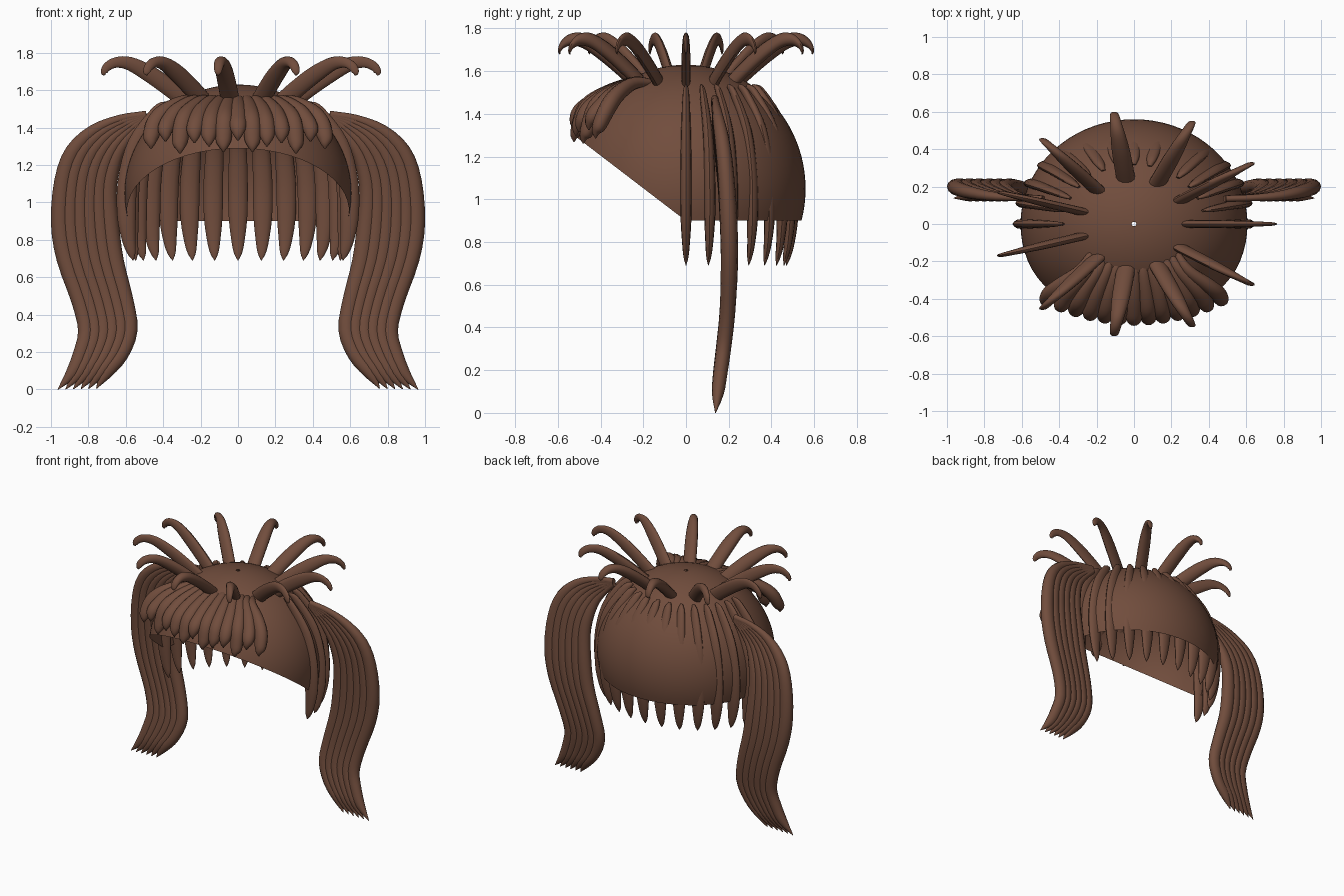
import bpy, bmesh, math
from mathutils import Vector

if "Cube" in bpy.data.objects:
    bpy.data.objects.remove(bpy.data.objects["Cube"])

brown = bpy.data.materials.new("brown_hair")
brown.diffuse_color = (0.165, 0.074, 0.046, 1)
brown.use_nodes = True
brown.node_tree.nodes["Principled BSDF"].inputs["Base Color"].default_value = brown.diffuse_color


def finish(bm, name):
    bmesh.ops.recalc_face_normals(bm, faces=bm.faces)
    me = bpy.data.meshes.new(name)
    bm.to_mesh(me)
    bm.free()
    ob = bpy.data.objects.new(name, me)
    me.materials.append(brown)
    bpy.context.collection.objects.link(ob)
    bpy.ops.object.select_all(action='DESELECT')
    ob.select_set(True)
    bpy.context.view_layer.objects.active = ob
    bpy.ops.object.shade_smooth_by_angle(angle=math.radians(50))
    return ob


def smooth_path(pts, steps):
    """Catmull-Rom through (x, y, z, radius) points."""
    p = [Vector(q) for q in pts]
    p = [2 * p[0] - p[1]] + p + [2 * p[-1] - p[-2]]
    out = []
    for i in range(1, len(p) - 2):
        a, b, c, d = p[i - 1:i + 3]
        for k in range(steps):
            t = k / steps
            out.append(0.5 * (2 * b + (c - a) * t + (2 * a - 5 * b + 4 * c - d) * t * t
                              + (3 * b - a - 3 * c + d) * t ** 3))
    return out + [p[-2]]


def lock(bm, pts, scale, ref=(0, 1, 0), sides=12, steps=4):
    """Sweep a tapering oval along a path; the oval is flattened by scale."""
    path = smooth_path(pts, steps)
    pos = [Vector(q[:3]) for q in path]
    rings = []
    for i, q in enumerate(path):
        t = (pos[min(i + 1, len(pos) - 1)] - pos[max(i - 1, 0)]).normalized()
        u = t.cross(Vector(ref)).normalized()
        v = t.cross(u)
        ring = []
        for k in range(sides):
            a = 2 * math.pi * k / sides
            o = (u * math.cos(a) + v * math.sin(a)) * max(q[3], 0.002)
            ring.append(bm.verts.new(pos[i] + Vector([o[j] * scale[j] for j in range(3)])))
        rings.append(ring)
    for r, s in zip(rings, rings[1:]):
        for k in range(sides):
            n = (k + 1) % sides
            bm.faces.new((r[k], r[n], s[n], s[k]))
    bm.faces.new(rings[0])
    bm.faces.new(rings[-1])


# Cap: open dome with a slanted cut at the face and a pinhole on top
RX, RY, RZ, CZ = 0.607, 0.56, 0.58, 1.05
bm = bmesh.new()
low = math.asin((0.9 - CZ) / RZ)
high = math.radians(88.8)
rings = []
for i in range(29):
    a = low + (high - low) * i / 28
    rings.append([bm.verts.new((RX * math.cos(a) * math.cos(b), RY * math.cos(a) * math.sin(b),
                                CZ + RZ * math.sin(a)))
                  for b in (2 * math.pi * k / 72 for k in range(72))])
for r, s in zip(rings, rings[1:]):
    for k in range(72):
        n = (k + 1) % 72
        bm.faces.new((r[k], r[n], s[n], s[k]))
bmesh.ops.bisect_plane(bm, geom=bm.verts[:] + bm.edges[:] + bm.faces[:], dist=1e-5,
                       plane_co=(0, 0, 0.899), plane_no=(0, -0.39, -0.51), clear_outer=True)
finish(bm, "hair_cap")

# Hanging strands around the sides and back
bm = bmesh.new()
profile = [(0.64, 1.53, 0.012), (0.73, 1.49, 0.03), (0.92, 1.32, 0.044), (1.0, 1.12, 0.052),
           (1.01, 0.93, 0.05), (0.99, 0.8, 0.036), (0.965, 0.73, 0.022), (0.95, 0.69, 0.002)]
for i in range(15):
    a = math.pi * i / 14
    lock(bm, [(0.59 * f * math.cos(a), 0.495 * f * math.sin(a), z, r) for f, z, r in profile],
         (1, 0.52, 1))
finish(bm, "hanging_strands")

# Fringe: fanned locks over the forehead
bm = bmesh.new()
for i in range(-6, 7):
    x = i * 0.076
    back = 0.5 * x * x
    tip = 1.315 + 0.035 * math.cos(i * 2.4)
    lock(bm, [(0.48 * x, -0.14, 1.545, 0.015), (0.62 * x, -0.24, 1.545, 0.033),
              (0.84 * x, -0.37 + 0.5 * back, 1.495, 0.044),
              (0.97 * x, -0.47 + back, 1.43, 0.048),
              (1.02 * x, -0.508 + back, tip + 0.045, 0.042),
              (1.02 * x, -0.525 + back, tip + 0.01, 0.025),
              (1.02 * x, -0.527 + back, tip - 0.02, 0.003)],
         (1, 0.8, 0.9), ref=(1, 0, 0))
finish(bm, "fringe")

# Crown of hooked tufts
bm = bmesh.new()
hook = [(0.36, 1.53, 0.046), (0.5, 1.61, 0.046), (0.66, 1.69, 0.044), (0.8, 1.742, 0.036),
        (0.9, 1.748, 0.028), (0.965, 1.725, 0.023), (0.99, 1.695, 0.016), (0.985, 1.68, 0.004)]
for i in range(11):
    a = 2 * math.pi * i / 11
    lock(bm, [(0.755 * f * math.cos(a), 0.605 * f * math.sin(a), z, r) for f, z, r in hook],
         (1.1, 0.45, 1), ref=(-math.sin(a), math.cos(a), 0))
finish(bm, "crown_tufts")

# Side tails: outer x, z / inner x, z / centre y / half thickness
tail = [(0.49, 1.49, 0.49, 1.43, 0.135, 0.02), (0.65, 1.46, 0.54, 1.37, 0.14, 0.035),
        (0.80, 1.40, 0.60, 1.28, 0.15, 0.04), (0.92, 1.29, 0.635, 1.17, 0.17, 0.04),
        (0.98, 1.13, 0.65, 1.04, 0.187, 0.04), (1.0, 0.9, 0.635, 0.86, 0.20, 0.04),
        (0.97, 0.70, 0.61, 0.68, 0.203, 0.039), (0.89, 0.47, 0.56, 0.48, 0.194, 0.034),
        (0.855, 0.31, 0.537, 0.32, 0.177, 0.027), (0.885, 0.18, 0.585, 0.19, 0.16, 0.021),
        (0.92, 0.09, 0.67, 0.09, 0.149, 0.015), (0.965, 0.0, 0.755, 0.005, 0.138, 0.002)]
for name, sx in (("left_tail", -1), ("right_tail", 1)):
    bm = bmesh.new()
    for k in range(6):
        pts = []
        for j, (xo, zo, xi, zi, y, h) in enumerate(tail):
            w = math.hypot(xo - xi, zo - zi)
            r = max(0.135 * w, 0.022)
            if j == len(tail) - 1:
                r = 0.002
            m = min(r / w, 0.5) if w else 0.5
            f = m + (1 - 2 * m) * k / 5
            pts.append((sx * (xo + (xi - xo) * f), y, zo + (zi - zo) * f, r))
        lock(bm, pts, (1, 0.82, 1), steps=3)
    finish(bm, name)
